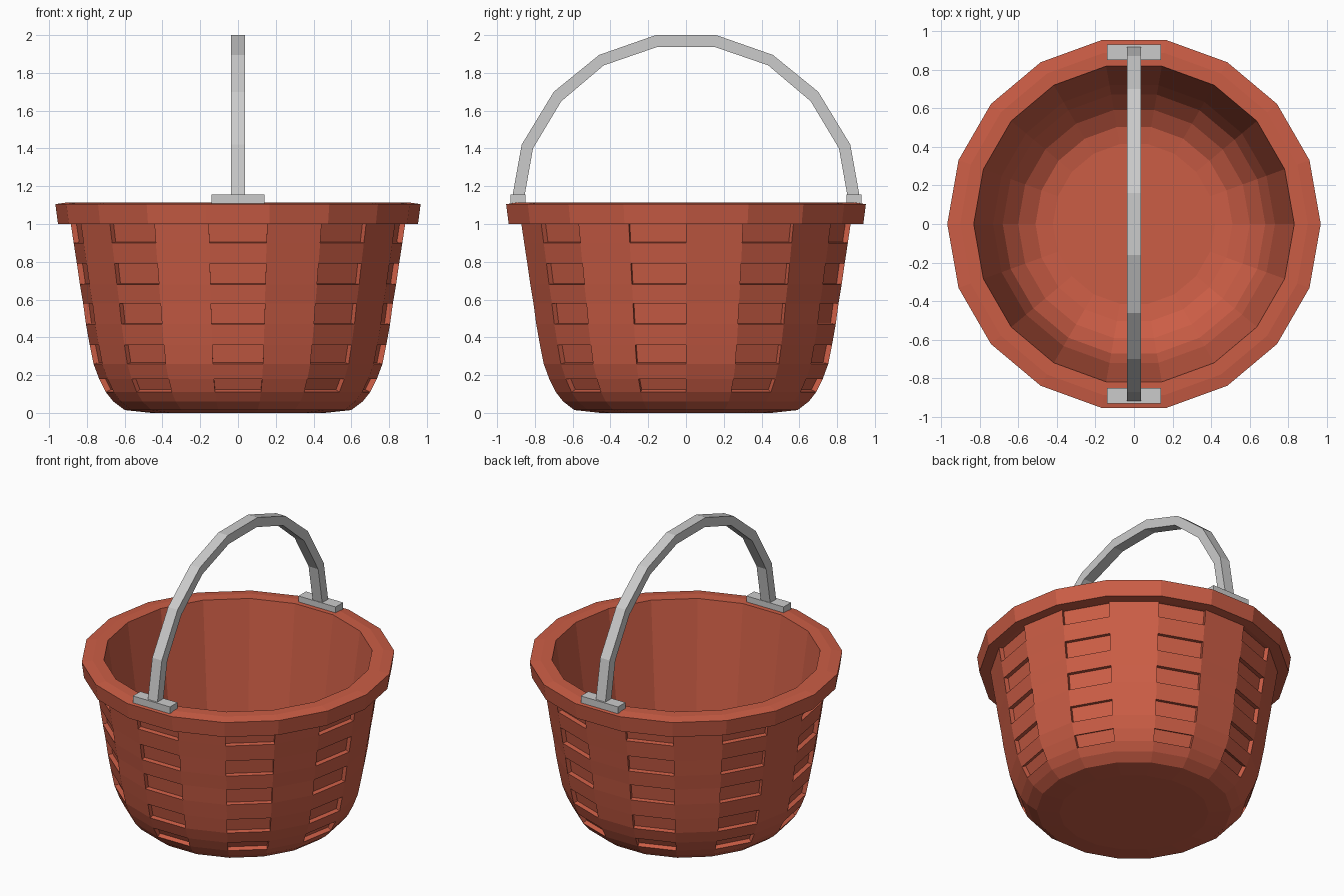
import bpy, bmesh, math

if "Cube" in bpy.data.objects:
    bpy.data.objects.remove(bpy.data.objects["Cube"])

SIDES = 18


def make_object(name, bm, material=None):
    bmesh.ops.recalc_face_normals(bm, faces=bm.faces[:])
    mesh = bpy.data.meshes.new(name)
    bm.to_mesh(mesh)
    bm.free()
    obj = bpy.data.objects.new(name, mesh)
    bpy.context.collection.objects.link(obj)
    if material:
        mesh.materials.append(material)
    return obj


terracotta = bpy.data.materials.new("terracotta_weave")
terracotta.diffuse_color = (0.6, 0.11, 0.06, 1)
terracotta.use_nodes = True
terracotta.node_tree.nodes["Principled BSDF"].inputs["Base Color"].default_value = terracotta.diffuse_color

# Basket: one closed lathe running up the outside, over the rim, down the inside
outside = [(.46, 0), (.60, .015), (.66, .06), (.70, .11), (.735, .18),
           (.765, .26), (.785, .36), (.805, .47), (.82, .58), (.837, .68),
           (.853, .79), (.87, .90), (.885, 1.0)]
rim = [(.953, 1.0), (.967, 1.105), (.90, 1.115), (.83, 1.115)]
inside = [(.73, .36), (.68, .22), (.60, .13), (.51, .075), (.42, .06)]
profile = outside + rim + inside

bm = bmesh.new()
rings = []
for r, z in profile:
    rings.append([bm.verts.new((r * math.cos(2 * math.pi * j / SIDES),
                                r * math.sin(2 * math.pi * j / SIDES), z))
                  for j in range(SIDES)])
recessed = []
for i in range(len(rings) - 1):
    a, b = rings[i], rings[i + 1]
    for j in range(SIDES):
        k = (j + 1) % SIDES
        face = bm.faces.new((a[j], a[k], b[k], b[j]))
        # Every other slat of every other row sits back in the weave
        if i in (3, 5, 7, 9, 11) and j % 2:
            recessed.append(face)
bm.faces.new(rings[0][::-1])
bm.faces.new(rings[-1])
bm.normal_update()
bmesh.ops.inset_individual(bm, faces=recessed, thickness=0, depth=-0.03)
make_object("woven_basket", bm, terracotta)

# Handle: rectangular bar swept along a faceted arch
half = [((.922, 1.13), (.858, 1.13)), ((.87, 1.42), (.81, 1.40)),
        ((.70, 1.70), (.66, 1.65)), ((.46, 1.895), (.435, 1.84)),
        ((.16, 2.0), (.15, 1.938))]
arch = [[(-y, z) for y, z in pair] for pair in half] + half[::-1]
bm = bmesh.new()
sections = []
for (yo, zo), (yi, zi) in arch:
    sections.append([bm.verts.new(p) for p in
                     ((-.036, yo, zo), (.036, yo, zo), (.036, yi, zi), (-.036, yi, zi))])
for a, b in zip(sections, sections[1:]):
    for j in range(4):
        k = (j + 1) % 4
        bm.faces.new((a[j], a[k], b[k], b[j]))
bm.faces.new(sections[0])
bm.faces.new(sections[-1])
make_object("handle", bm)

# Mounting plates where the handle meets the rim
for side, name in ((-1, "front_handle_plate"), (1, "back_handle_plate")):
    bm = bmesh.new()
    bmesh.ops.create_cube(bm, size=1)
    for v in bm.verts:
        v.co = (v.co.x * .28, v.co.y * .08 + side * .89, v.co.z * .05 + 1.13)
    make_object(name, bm)
